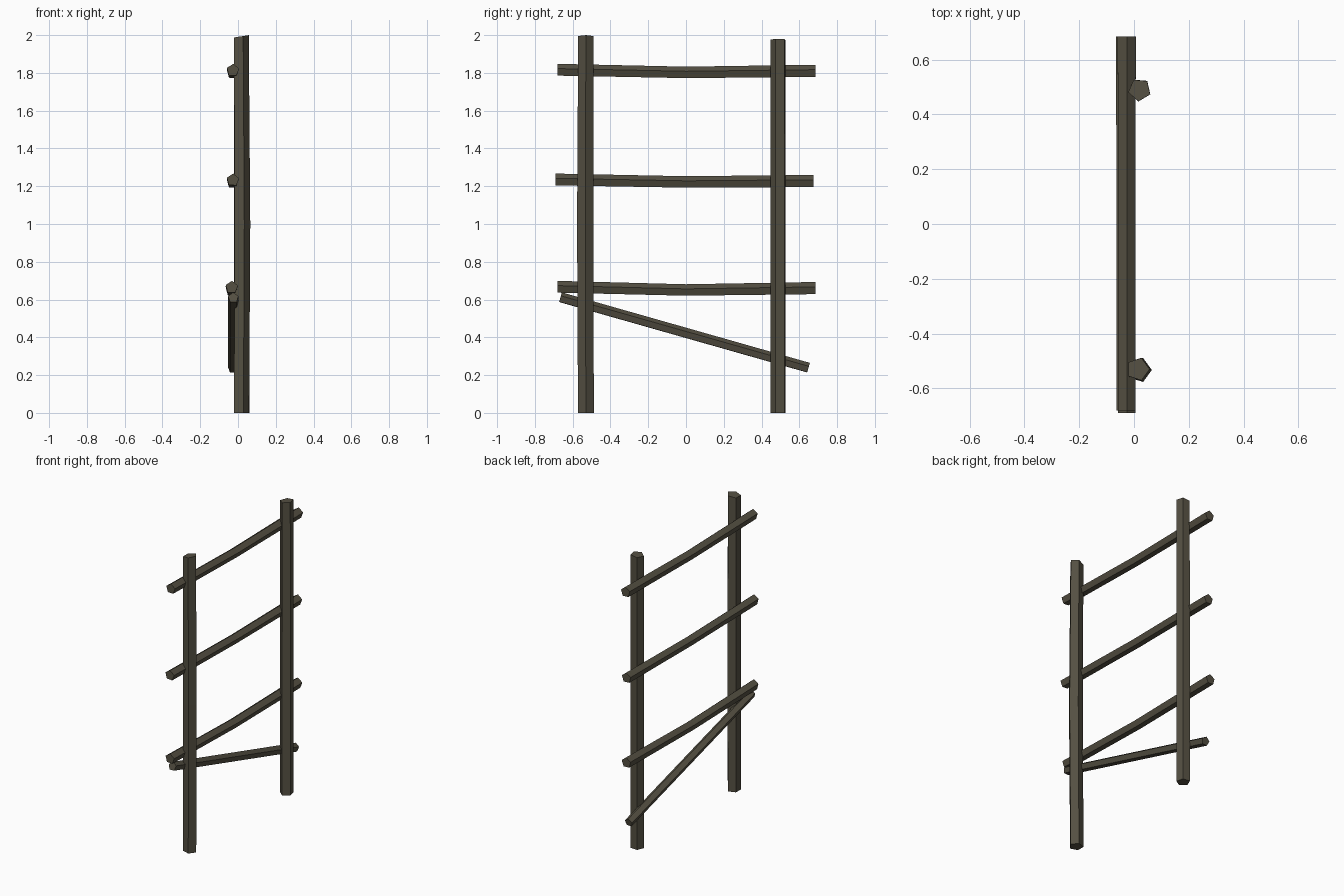
import bpy, bmesh, math
from mathutils import Vector

if "Cube" in bpy.data.objects:
    bpy.data.objects.remove(bpy.data.objects["Cube"])

wood = bpy.data.materials.new("weathered_wood")
wood.diffuse_color = (0.09, 0.08, 0.055, 1)
wood.use_nodes = True
wood.node_tree.nodes["Principled BSDF"].inputs["Base Color"].default_value = wood.diffuse_color


def pole(name, stations, u, v, phase, sides=5):
    """Loft a faceted pole through (centre, radius) stations; u, v span the section."""
    bm = bmesh.new()
    u, v = Vector(u), Vector(v)
    rings = []
    for c, r in stations:
        ring = []
        for i in range(sides):
            a = math.radians(phase) + math.tau * i / sides
            ring.append(bm.verts.new(Vector(c) + r * (math.cos(a) * u + math.sin(a) * v)))
        rings.append(ring)
    for a, b in zip(rings, rings[1:]):
        for i in range(sides):
            j = (i + 1) % sides
            bm.faces.new((a[i], a[j], b[j], b[i]))
    bm.faces.new(rings[0][::-1])
    bm.faces.new(rings[-1])
    bmesh.ops.recalc_face_normals(bm, faces=bm.faces)
    me = bpy.data.meshes.new(name)
    bm.to_mesh(me)
    bm.free()
    me.materials.append(wood)
    ob = bpy.data.objects.new(name, me)
    bpy.context.collection.objects.link(ob)
    return ob


def slope_top(ob, top, dx, dy, cx, cy):
    """Tilt the sawn top of a post."""
    for p in ob.data.vertices:
        if p.co.z > 1.5:
            p.co.z = top + dx * (p.co.x - cx) + dy * (p.co.y - cy)


X, Y, Z = (1, 0, 0), (0, 1, 0), (0, 0, 1)

# Upright posts with slightly slanted tops
front = pole("front_post", [((0.015, -0.53, 0), 0.044), ((0.019, -0.533, 1.0), 0.046),
                            ((0.014, -0.53, 2), 0.043)], X, Y, 0)
slope_top(front, 1.993, 0.16, 0, 0.014, -0.53)
back = pole("back_post", [((0.02, 0.49, 0), 0.043), ((0.02, 0.49, 1.0), 0.043),
                          ((0.02, 0.49, 1.98), 0.042)], X, Y, 49)
slope_top(back, 1.976, 0.12, 0, 0.02, 0.49)

# Sagging horizontal rails: x, y start, y end, z at start, middle and end
for name, x, y0, y1, z0, z1, z2 in [
    ("top_rail", -0.027, -0.68, 0.685, 1.814, 1.80, 1.808),
    ("middle_rail", -0.027, -0.69, 0.675, 1.233, 1.22, 1.225),
    ("lower_rail", -0.033, -0.68, 0.685, 0.665, 0.648, 0.658),
]:
    pole(name, [((x, y0, z0), 0.034), ((x, 0, z1), 0.033), ((x, y1, z2), 0.035)], X, Z, 15)

# Diagonal brace
a, b = Vector((-0.025, -0.665, 0.61)), Vector((-0.026, 0.648, 0.237))
d = (b - a).normalized()
pole("diagonal_brace", [(a, 0.029), (b, 0.029)], X, Vector(X).cross(d), 20)
